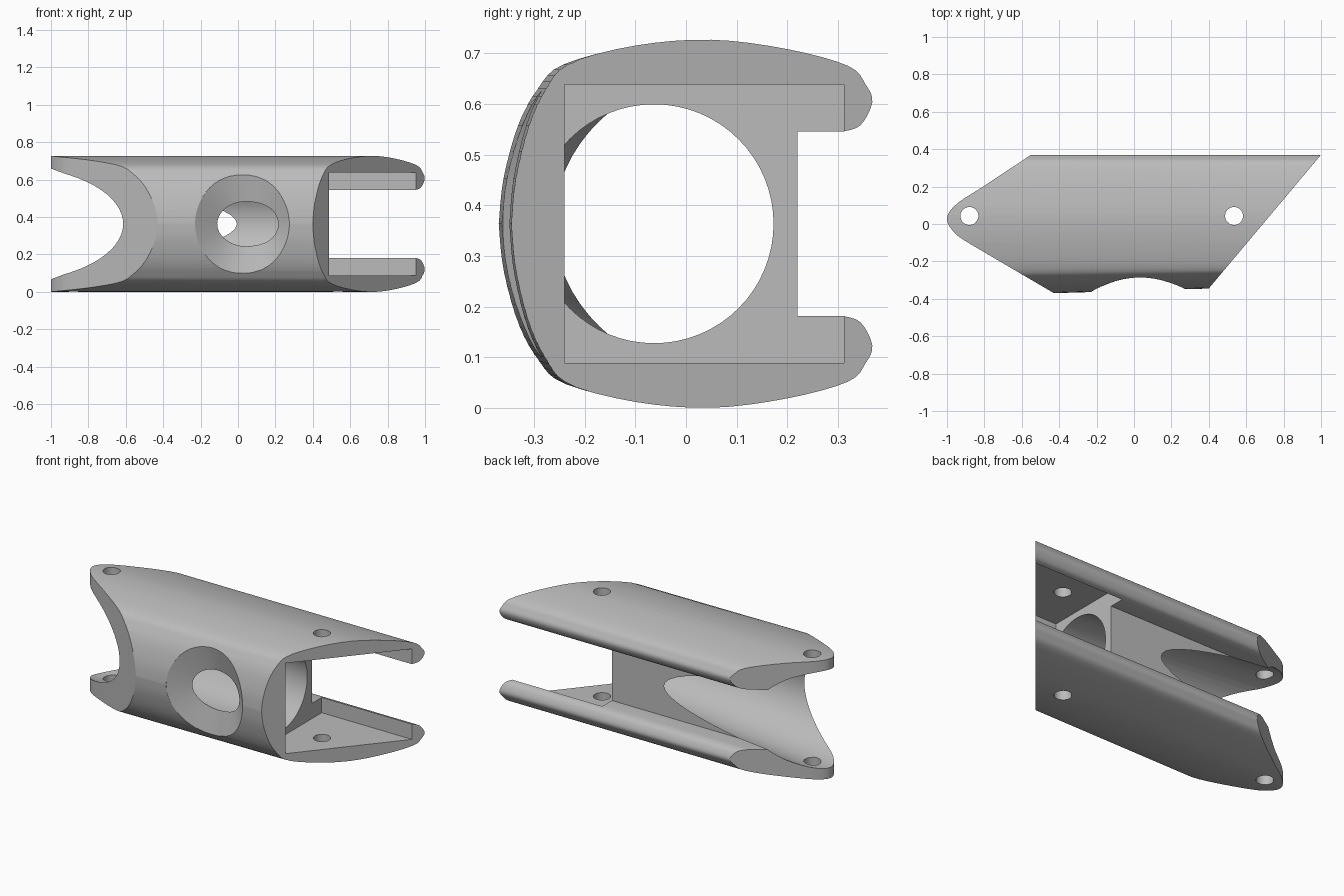
import bpy, bmesh, math
from mathutils import Vector

if "Cube" in bpy.data.objects:
    bpy.data.objects.remove(bpy.data.objects["Cube"], do_unlink=True)

MID = 0.3635  # height of the symmetry plane

metal = bpy.data.materials.new("plain grey")
metal.use_nodes = True
metal.diffuse_color = (0.5, 0.5, 0.5, 1)
metal.node_tree.nodes["Principled BSDF"].inputs["Base Color"].default_value = (0.5, 0.5, 0.5, 1)


def smooth_path(pts, steps=4):
    """Catmull-Rom curve through 2D points."""
    p = [Vector(q) for q in pts]
    p = [p[0]] + p + [p[-1]]
    out = []
    for a, b, c, d in zip(p, p[1:], p[2:], p[3:]):
        for i in range(steps):
            t = i / steps
            out.append(0.5 * (2 * b + (c - a) * t + (2 * a - 5 * b + 4 * c - d) * t ** 2
                              + (3 * b - a - 3 * c + d) * t ** 3))
    return [tuple(q) for q in out] + [tuple(pts[-1])]


def loft(name, rings):
    """Closed solid through matching rings of 3D points."""
    bm = bmesh.new()
    loops = [[bm.verts.new(p) for p in ring] for ring in rings]
    n = len(loops[0])
    for a, b in zip(loops, loops[1:]):
        for i in range(n):
            j = (i + 1) % n
            bm.faces.new((a[i], a[j], b[j], b[i]))
    bm.faces.new(loops[0])
    bm.faces.new(loops[-1])
    bmesh.ops.recalc_face_normals(bm, faces=bm.faces)
    mesh = bpy.data.meshes.new(name)
    bm.to_mesh(mesh)
    bm.free()
    obj = bpy.data.objects.new(name, mesh)
    bpy.context.collection.objects.link(obj)
    mesh.materials.append(metal)
    return obj


def circle(n, fn):
    return [fn(math.cos(2 * math.pi * i / n), math.sin(2 * math.pi * i / n)) for i in range(n)]


def cut(target, cutter, operation="DIFFERENCE"):
    """Apply a boolean and drop the cutter."""
    cutter.hide_render = True
    bpy.context.view_layer.objects.active = target
    mod = target.modifiers.new(cutter.name, "BOOLEAN")
    mod.object, mod.operation, mod.solver = cutter, operation, "EXACT"
    bpy.ops.object.modifier_apply(modifier=mod.name)
    bpy.data.objects.remove(cutter, do_unlink=True)


# C-shaped section: slot wall, rounded lip, then the bowed outer skin
lip = [(0.22, 0.182), (0.31, 0.182)]
skin = smooth_path([(0.31, 0.182), (0.345, 0.195), (0.368, 0.24), (0.355, 0.275), (0.32, 0.312),
                    (0.2, 0.345), (0.05, 0.3635), (-0.1, 0.352), (-0.24, 0.315),
                    (-0.29, 0.268), (-0.33, 0.195), (-0.36, 0.09), (-0.37, 0)])
half = lip + skin[1:]
section = half + [(y, -h) for y, h in reversed(half[:-1])]


def section_at(x):
    # the front bulge leans slightly back towards +x
    return [(x, y + 0.03 * (x + 0.43) * max(0, -y - 0.2) / 0.17, MID + h) for y, h in section]


body = loft("bracket_body", [section_at(-1.1), section_at(1.1)])

# Plan outline: slanted end, rounded fork nose
nose = smooth_path([(-0.83, 0.185), (-0.925, 0.125), (-0.98, 0.075), (-1, 0.03),
                    (-0.985, -0.015), (-0.94, -0.065), (-0.87, -0.11)])
plan = [(1, 0.3701), (-0.55, 0.3701)] + nose + [(-0.36, -0.41), (0.345, -0.41)]
cut(body, loft("plan_outline", [[(x, y, z) for x, y in plan] for z in (-0.2, 0.95)]), "INTERSECT")

# Square pocket in the slanted end
rect = [(-0.24, 0.0885), (0.312, 0.0885), (0.312, 0.6385), (-0.24, 0.6385)]
cut(body, loft("end_pocket", [[(x, y, z) for y, z in rect] for x in (0.345, 1.3)]))


# Tapered lengthwise bore, tilted towards the open back
def bore_ring(x):
    d = 0.345 - x
    r, yc = 0.236 + 0.047 * d, -0.063 + 0.087 * d
    return circle(64, lambda c, s: (x, yc + r * c, MID + r * s))


cut(body, loft("bore", [bore_ring(0.347), bore_ring(-1.3)]))


# Funnel opening through the front wall
def funnel_ring(xc, rx, rz, y_side, y_top):
    return circle(48, lambda c, s: (xc + rx * c, y_side * c * c + y_top * s * s, MID + rz * s))


cut(body, loft("front_funnel", [
    funnel_ring(0.03, 0.26, 0.27, -0.6, -0.6),
    funnel_ring(0.03, 0.26, 0.27, -0.362, -0.287),
    funnel_ring(0.045, 0.155, 0.12, -0.28, -0.258),
    funnel_ring(0.045, 0.15, 0.115, -0.15, -0.15)]))

# Pin holes through both arms
for x in (-0.88, 0.535):
    cut(body, loft("pin_hole", [circle(32, lambda c, s: (x + 0.048 * c, 0.043 + 0.048 * s, z))
                                for z in (-0.2, 0.95)]))

# Smooth shading with crisp cut edges
bpy.ops.object.select_all(action="DESELECT")
body.select_set(True)
bpy.context.view_layer.objects.active = body
bpy.ops.object.shade_smooth_by_angle(angle=math.radians(30))
